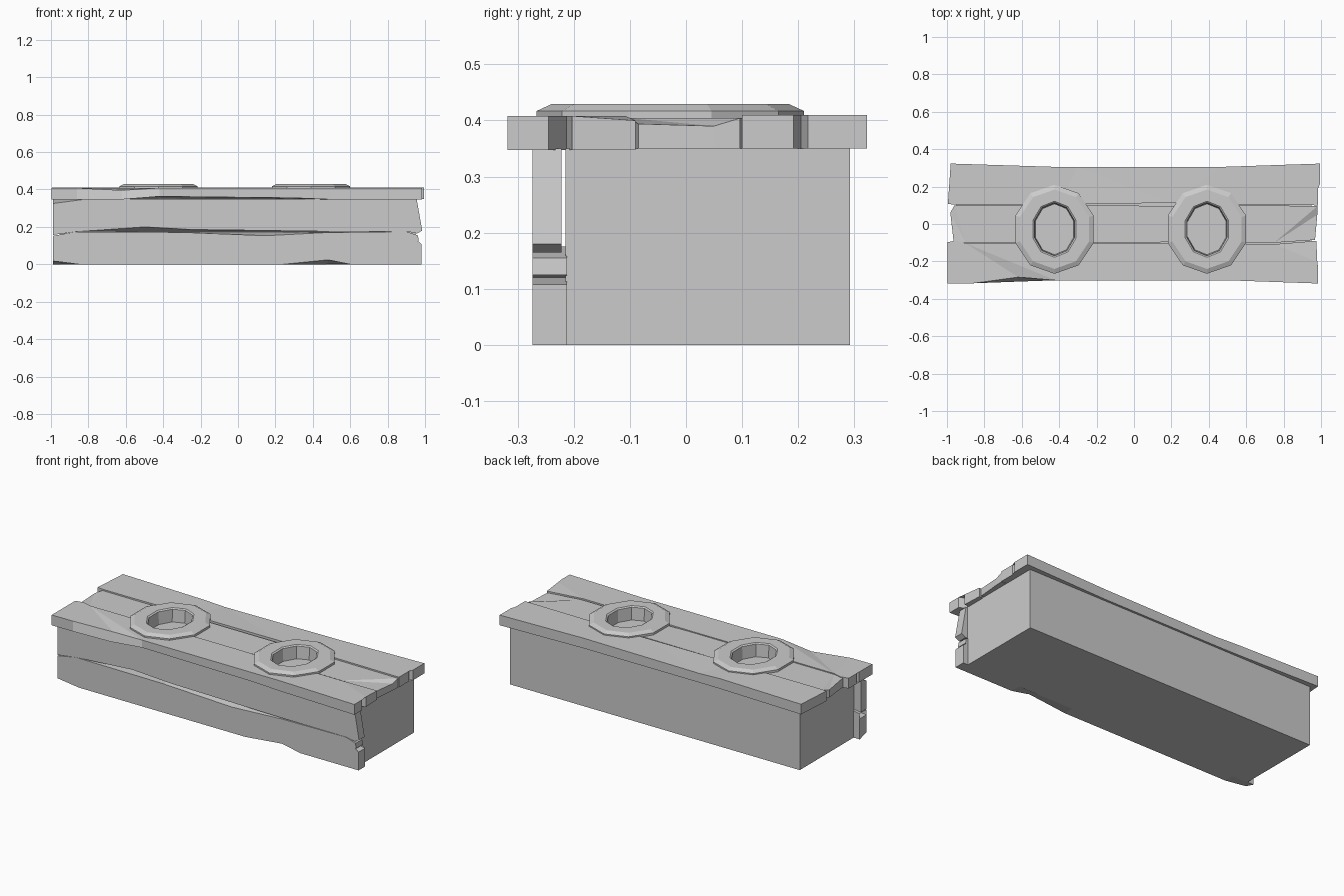
import bpy, bmesh, math

if "Cube" in bpy.data.objects:
    bpy.data.objects.remove(bpy.data.objects["Cube"])


def new_object(name, bm):
    bmesh.ops.recalc_face_normals(bm, faces=bm.faces[:])
    mesh = bpy.data.meshes.new(name)
    bm.to_mesh(mesh)
    bm.free()
    ob = bpy.data.objects.new(name, mesh)
    bpy.context.collection.objects.link(ob)
    return ob


def box(name, lo, hi):
    bm = bmesh.new()
    bmesh.ops.create_cube(bm, size=1)
    for v in bm.verts:
        v.co = [lo[i] + (v.co[i] + 0.5) * (hi[i] - lo[i]) for i in range(3)]
    return new_object(name, bm)


def plank(name, outline, outer, inner, place):
    """Board from an outline; each point is (u, v, face drop, face shift, back raise)."""
    bm = bmesh.new()
    step = 1 if outer > inner else -1
    face, back = [], []
    for p in outline:
        u, v, drop, shift, lift = tuple(p) + (0,) * (5 - len(p))
        face.append(bm.verts.new(place(u, v + shift, outer - step * drop)))
        back.append(bm.verts.new(place(u, v, inner + step * lift)))
    caps = [bm.faces.new(face), bm.faces.new(back)]
    n = len(face)
    for i in range(n):
        j = (i + 1) % n
        bm.faces.new((face[i], face[j], back[j], back[i]))
    bmesh.ops.triangulate(bm, faces=caps)
    return new_object(name, bm)


def lathe(name, cx, cy, profile, sides=10):
    """Closed oval loop swept round a centre; profile is (x radius, y radius, z)."""
    bm = bmesh.new()
    rows = []
    for k in range(sides):
        a = 2 * math.pi * k / sides
        rows.append([bm.verts.new((cx + rx * math.sin(a), cy + ry * math.cos(a), z))
                     for rx, ry, z in profile])
    m = len(profile)
    for k in range(sides):
        r, s = rows[k], rows[(k + 1) % sides]
        for i in range(m):
            bm.faces.new((r[i], s[i], s[(i + 1) % m], r[(i + 1) % m]))
    return new_object(name, bm)


def flat(u, v, w):
    return (u, v, w)


def upright(u, v, w):
    return (u, w, v)


# Solid box behind the boards
box("body", (-0.95, -0.215, 0), (0.95, 0.292, 0.35))

# Two worn boards on the front
plank("front_board_lower", [
    (-0.99, 0, 0, 0.018), (-0.85, 0), (0.24, 0), (0.48, 0, 0, 0.024), (0.6, 0),
    (0.982, 0), (0.982, 0.108), (0.90, 0.12), (0.966, 0.125), (0.962, 0.155),
    (0.9, 0.175), (0.48, 0.173, 0, -0.003), (0.15, 0.173, 0, -0.02),
    (-0.3, 0.174, 0, -0.003), (-0.87, 0.174), (-0.99, 0.152),
    (-0.88, 0.135), (-0.99, 0.122)], -0.274, -0.212, upright)
plank("front_board_upper", [
    (-0.99, 0.157), (-0.87, 0.174), (-0.5, 0.176, 0, 0.024), (-0.25, 0.176, 0, 0.01),
    (0.48, 0.176), (0.9, 0.176), (0.958, 0.165), (0.985, 0.18), (0.955, 0.35),
    (0.3, 0.35), (-0.4, 0.35), (-0.8, 0.35), (-0.99, 0.35, 0, -0.025)],
    -0.274, -0.222, upright)

# Three planks on the lid
planks = [
    plank("lid_plank_front", [
        (-0.998, -0.318), (-0.86, -0.317), (-0.62, -0.308, 0.012, 0.024),
        (-0.42, -0.301, 0, 0, 0.016), (0.3, -0.301, 0, 0, 0.008), (0.5, -0.301),
        (0.985, -0.318), (0.985, -0.245), (0.91, -0.213), (0.98, -0.203),
        (0.975, -0.09, 0.008), (0.75, -0.108), (0.2, -0.105), (0.05, -0.103),
        (-0.9, -0.103), (-0.95, -0.088), (-0.998, -0.098), (-0.998, -0.172),
        (-0.89, -0.188), (-0.998, -0.192)], 0.408, 0.347, flat),
    plank("lid_plank_middle", [
        (-0.965, -0.09), (-0.9, -0.1), (0.05, -0.1), (0.2, -0.096), (0.75, -0.1),
        (0.968, -0.085, 0.01), (0.98, 0.05, 0.014), (0.982, 0.096), (0.6, 0.1),
        (0.2, 0.097), (-0.4, 0.099), (-0.75, 0.098), (-0.96, 0.1),
        (-0.982, 0.06, 0.008)], 0.404, 0.35, flat),
    plank("lid_plank_back", [
        (-0.995, 0.108), (-0.96, 0.103), (-0.75, 0.103), (-0.4, 0.108),
        (0.2, 0.112), (0.6, 0.104), (0.985, 0.1), (0.985, 0.192), (0.94, 0.205),
        (0.995, 0.217), (0.995, 0.323), (0.46, 0.305), (-0.3, 0.305, 0.006),
        (-0.44, 0.306), (-0.98, 0.323)], 0.41, 0.35, flat)]

# Raised oval rims around two holes in the lid
for side, x in (("left", -0.425), ("right", 0.39)):
    lathe("rim_" + side, x, -0.028, [
        (0.22, 0.238, 0.39), (0.22, 0.238, 0.417), (0.195, 0.212, 0.429),
        (0.122, 0.15, 0.429), (0.113, 0.142, 0.423), (0.108, 0.136, 0.349),
        (0.16, 0.18, 0.349)])
    bpy.ops.mesh.primitive_cylinder_add(vertices=10, radius=1, depth=0.3,
                                        location=(x, -0.028, 0.38))
    cutter = bpy.context.object
    cutter.name = "hole_cutter_" + side
    cutter.scale = (0.115, 0.144, 1)
    cutter.hide_render = True
    cutter.hide_set(True)
    for ob in planks:
        mod = ob.modifiers.new("hole", "BOOLEAN")
        mod.operation = "DIFFERENCE"
        mod.solver = "EXACT"
        mod.object = cutter

# Bake the holes and drop the cutters
for ob in planks:
    bpy.context.view_layer.objects.active = ob
    for mod in list(ob.modifiers):
        bpy.ops.object.modifier_apply(modifier=mod.name)
for ob in [o for o in bpy.data.objects if o.name.startswith("hole_cutter")]:
    bpy.data.objects.remove(ob)
